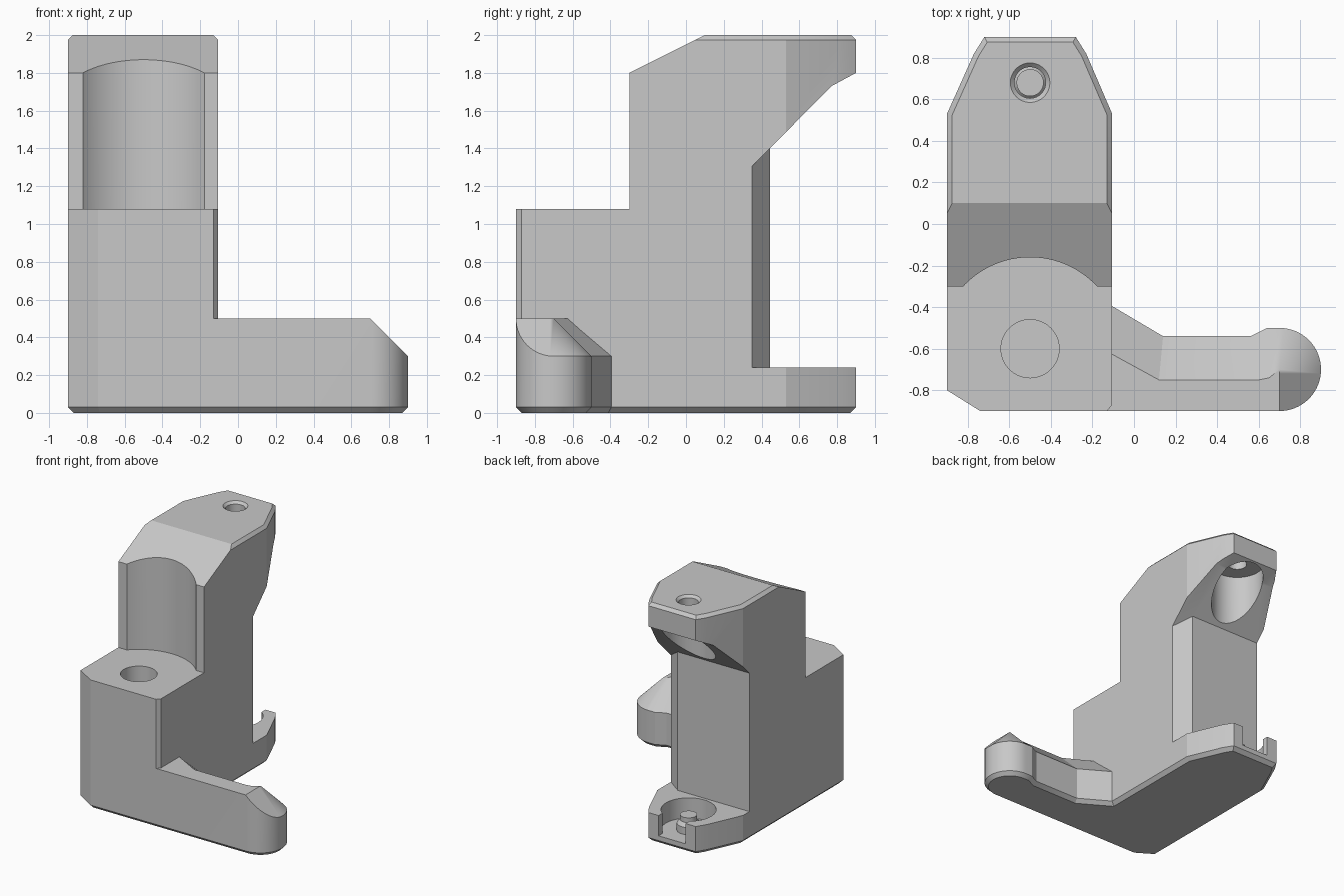
import bpy, bmesh, math
from mathutils import Vector

if "Cube" in bpy.data.objects:
    bpy.data.objects.remove(bpy.data.objects["Cube"])

grey = bpy.data.materials.new("plain_grey")
grey.use_nodes = True
grey.diffuse_color = (0.58, 0.58, 0.58, 1)
grey.node_tree.nodes["Principled BSDF"].inputs["Base Color"].default_value = grey.diffuse_color


def finish(name, bm):
    bmesh.ops.remove_doubles(bm, verts=bm.verts, dist=1e-5)
    bmesh.ops.recalc_face_normals(bm, faces=bm.faces)
    mesh = bpy.data.meshes.new(name)
    bm.to_mesh(mesh)
    bm.free()
    mesh.materials.append(grey)
    obj = bpy.data.objects.new(name, mesh)
    bpy.context.collection.objects.link(obj)
    return obj


def loft(name, rings):
    """Closed solid through rings that have equal point counts."""
    bm = bmesh.new()
    vs = [[bm.verts.new(p) for p in ring] for ring in rings]
    for a, b in zip(vs, vs[1:]):
        for i in range(len(a)):
            j = (i + 1) % len(a)
            bm.faces.new((a[i], a[j], b[j], b[i]))
    bm.faces.new(vs[0][::-1])
    bm.faces.new(vs[-1])
    return finish(name, bm)


def at(points, z):
    return [(x, y, z) for x, y in points]


def inset(points, d):
    """Mitred inset of a counter-clockwise outline."""
    out = []
    for i, p in enumerate(points):
        p = Vector(p)
        e1 = (p - Vector(points[i - 1])).normalized()
        e2 = (Vector(points[(i + 1) % len(points)]) - p).normalized()
        n1, n2 = Vector((-e1.y, e1.x)), Vector((-e2.y, e2.x))
        out.append(tuple(p + (n1 + n2) * d / (1 + n1.dot(n2))))
    return out


def side_prism(name, profile):
    """Side profile (y, z) swept across the body width."""
    return loft(name, [[(x, y, z) for y, z in profile] for x in (-1.2, 0.2)])


def lathe(name, x, y, steps, n=64):
    ring = [(math.cos(math.tau * i / n), math.sin(math.tau * i / n)) for i in range(n)]
    return loft(name, [[(x + r * c, y + r * s, z) for c, s in ring] for r, z in steps])


def boolean(obj, tool, operation="DIFFERENCE"):
    mod = obj.modifiers.new("cut", "BOOLEAN")
    mod.operation, mod.solver, mod.object = operation, "EXACT", tool
    bpy.context.view_layer.objects.active = obj
    bpy.ops.object.modifier_apply(modifier=mod.name)
    bpy.data.objects.remove(tool)


# Body: plan outline with chamfered base and top, trimmed by the side profile
mid, pin_y, base = -0.5, 0.68, 0.03
plan = [(-0.74, -0.9), (-0.13, -0.9), (-0.105, -0.87), (-0.105, 0.53), (-0.23, 0.82),
        (-0.28, 0.9), (-0.72, 0.9), (-0.77, 0.82), (-0.9, 0.53), (-0.9, -0.8)]
body = loft("body", [at(inset(plan, base), 0), at(plan, base),
                     at(plan, 1.975), at(inset(plan, 0.025), 2)])
boolean(body, side_prism("front_trim", [(-1.2, 1.08), (-0.3, 1.08), (-0.3, 1.8),
                                        (0.1, 2), (0.1, 2.3), (-1.2, 2.3)]))

# Back opening around a column with one chamfered corner
opening = side_prism("back_opening", [(0.35, 0.24), (1.16, 0.24), (1.16, 1.94),
                                      (0.77, 1.73), (0.35, 1.305)])
column = [(-1.5, 0.1), (0.5, 0.1), (0.03, 0.25), (-0.105, 0.35), (-0.235, 0.445), (-1.5, 0.445)]
boolean(opening, loft("column", [at(column, 0.1), at(column, 2.2)]))
boolean(body, opening)

# Round front recess and the hole in the step
boolean(body, lathe("front_recess", mid, -0.6, [(0.44, 1.08), (0.44, 2.3)], 96))
boolean(body, lathe("step_hole", mid, -0.6, [(0.14, 0.5), (0.14, 1.3)]))

# Overhang pocket with a chamfered hole above it
boolean(body, lathe("top_pocket", mid, pin_y, [(0.205, 0.8), (0.205, 1.87)]))
boolean(body, lathe("top_hole", mid, pin_y, [(0.075, 1.8), (0.075, 1.98),
                                             (0.095, 2), (0.095, 2.1)]))

# Cup in the lower lip, open at the back
boolean(body, lathe("lip_cup", mid, pin_y, [(0.21, 0.07), (0.21, 0.5)]))
slot = [(mid - 0.125, pin_y), (mid + 0.125, pin_y), (mid + 0.125, 1.1), (mid - 0.125, 1.1)]
boolean(body, loft("lip_slot", [at(slot, 0.07), at(slot, 0.5)]))
pin = lathe("lip_pin", mid, pin_y, [(0.09, 0.05), (0.09, 0.13), (0.065, 0.16), (0.065, 0.2)], 48)

# Arm: each outline point has a top height and a matching ridge point
cx, cy, r, high, low = 0.7, -0.7, 0.2, 0.5, 0.3
outer = [((-0.2, -0.339), low, (-0.2, -0.575)), ((0.14, -0.54), low, (0.12, -0.75)),
         ((0.56, -0.54), low, (0.6, -0.75)), ((0.64, -0.5), low, (0.65, -0.74))]
steps = 32
for i in range(steps + 1):
    a = math.pi / 2 - math.pi * i / steps
    x, y = cx + r * math.cos(a), cy + r * math.sin(a)
    front = a < 0
    outer.append(((x, y), high - r * math.cos(a) if front else low,
                  (cx, y if front else cy)))
outer.append(((-0.2, -0.9), high, (-0.2, -0.9)))
outer.reverse()
outline = [o[0] for o in outer]
outline = outline[::-1]
outer = outer[::-1]
area = sum(p[0] * q[1] - q[0] * p[1] for p, q in zip(outline, outline[1:] + outline[:1]))
if area < 0:
    outline, outer = outline[::-1], outer[::-1]

bm = bmesh.new()
rings = [at(inset(outline, base), 0), at(outline, base),
         [(*o[0], o[1]) for o in outer], [(*o[2], high) for o in outer]]
vs = [[bm.verts.new(p) for p in ring] for ring in rings]
for lower, upper in zip(vs, vs[1:]):
    for i in range(len(lower)):
        j = (i + 1) % len(lower)
        bm.faces.new((lower[i], lower[j], upper[j], upper[i]))
bm.faces.new(vs[0][::-1])
# Flat top uses each distinct ridge point once
top = []
for v in vs[-1]:
    if not top or (v.co - top[-1].co).length > 1e-5:
        top.append(v)
bm.faces.new(top)
arm = finish("side_arm", bm)

# Smooth the round parts, keep the machined edges sharp
bpy.ops.object.select_all(action="DESELECT")
for obj in (body, pin, arm):
    obj.select_set(True)
bpy.context.view_layer.objects.active = body
bpy.ops.object.shade_smooth_by_angle(angle=math.radians(20))
